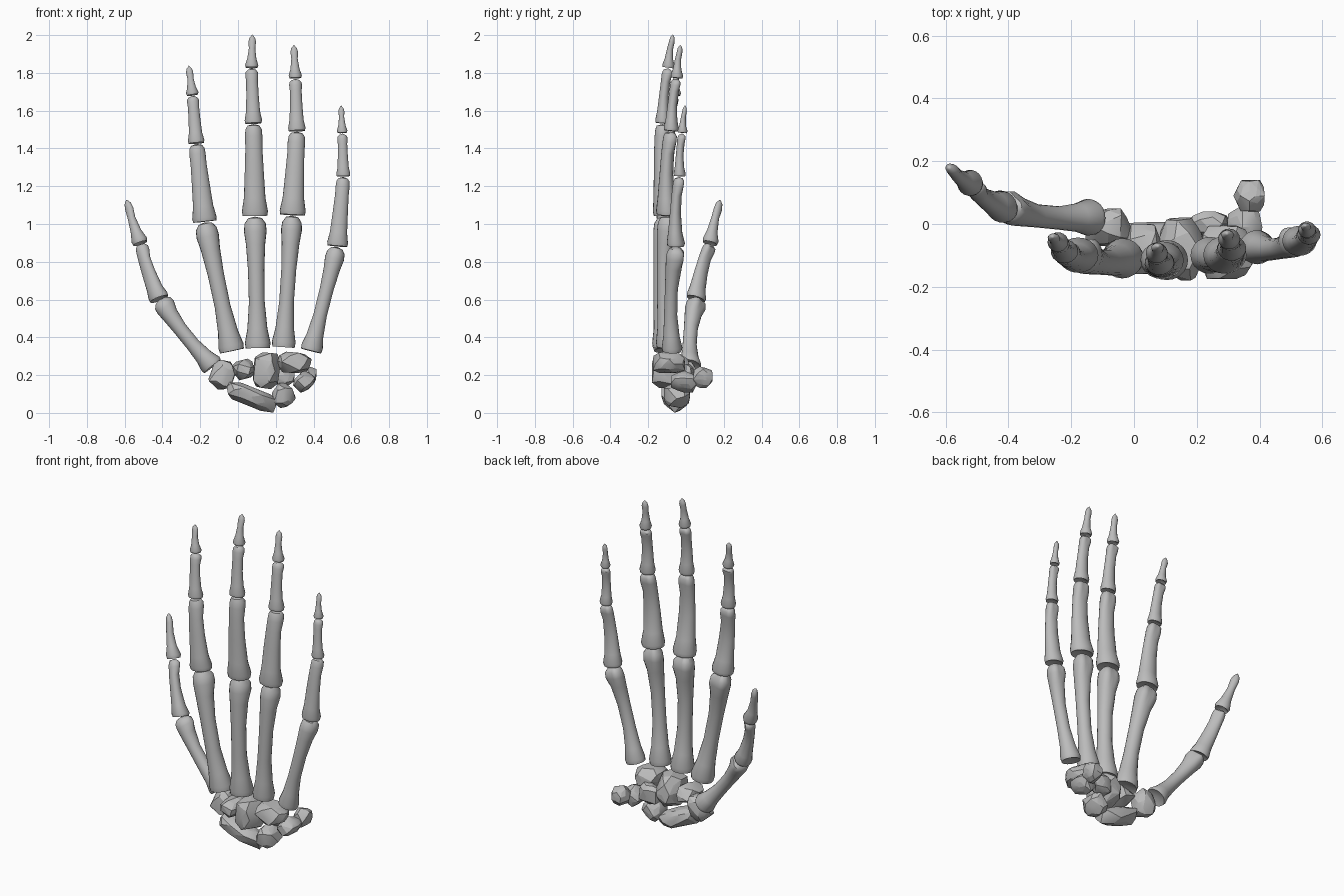
import bpy, bmesh, math, random
from mathutils import Vector, Matrix

cube = bpy.data.objects.get("Cube")
if cube:
    bpy.data.objects.remove(cube)
random.seed(4)

bone_mat = bpy.data.materials.new("bone grey")
bone_mat.use_nodes = True
GREY = (0.5, 0.5, 0.5, 1)
bone_mat.diffuse_color = GREY
bone_mat.node_tree.nodes["Principled BSDF"].inputs["Base Color"].default_value = GREY

SIDES = 20
# Bone profiles: position along bone, half width, half depth, palmar offset
PROFILES = {
    "metacarpal": [(0, .064, .06, 0), (.04, .068, .064, 0), (.15, .053, .05, -.006),
                   (.35, .042, .041, -.016), (.6, .043, .04, -.017), (.8, .051, .05, -.008),
                   (.9, .06, .064, .006), (.96, .056, .061, .008), (1, .036, .04, .004)],
    "proximal": [(0, .065, .055, 0), (.05, .069, .06, 0), (.2, .057, .047, -.008),
                 (.5, .05, .036, -.014), (.75, .045, .034, -.012), (.89, .046, .042, 0),
                 (.96, .043, .041, .003), (1, .031, .03, 0)],
    "middle": [(0, .043, .037, 0), (.06, .046, .04, 0), (.22, .037, .031, -.004),
               (.5, .033, .025, -.008), (.78, .031, .025, -.006), (.9, .034, .031, 0),
               (.96, .032, .03, .002), (1, .022, .022, 0)],
    "distal": [(0, .031, .03, 0), (.08, .035, .033, 0), (.28, .024, .022, -.003),
               (.6, .017, .016, -.004), (.82, .02, .015, 0), (.94, .015, .012, 0),
               (1, .006, .006, 0)],
}


def finish(bm, name, angle):
    bmesh.ops.recalc_face_normals(bm, faces=bm.faces)
    mesh = bpy.data.meshes.new(name)
    bm.to_mesh(mesh)
    bm.free()
    mesh.materials.append(bone_mat)
    obj = bpy.data.objects.new(name, mesh)
    bpy.context.collection.objects.link(obj)
    bpy.ops.object.select_all(action='DESELECT')
    obj.select_set(True)
    bpy.context.view_layer.objects.active = obj
    bpy.ops.object.shade_smooth_by_angle(angle=math.radians(angle))


def long_bone(name, kind, start, end, scale, palm):
    start, end = Vector(start), Vector(end)
    axis = (end - start).normalized()
    start, end = start + axis * .008, end - axis * .004
    palm = Vector(palm)
    palm = (palm - axis * palm.dot(axis)).normalized()
    side = palm.cross(axis)
    bm = bmesh.new()
    rings = []
    for t, wide, deep, offset in PROFILES[kind]:
        centre = start.lerp(end, t)
        # Groove between the two condyles on the palm side of the head
        groove = .3 * deep if t > .85 and kind != "distal" else 0
        ring = []
        for i in range(SIDES):
            a = math.tau * i / SIDES
            s = math.sin(a)
            lift = deep * s + offset - groove * max(0, s) ** 6
            ring.append(bm.verts.new(centre + (side * wide * math.cos(a) + palm * lift) * scale))
        rings.append(ring)
    for low, high in zip(rings, rings[1:]):
        for i in range(SIDES):
            j = (i + 1) % SIDES
            bm.faces.new((low[i], low[j], high[j], high[i]))
    # Hollow joint socket at the base, domed cap at the head
    for ring, tip in ((rings[0], start + axis * .02 * scale), (rings[-1], end + axis * .008)):
        point = bm.verts.new(tip)
        for i in range(SIDES):
            bm.faces.new((ring[i], ring[(i + 1) % SIDES], point))
    finish(bm, name, 40)


def wrist_bone(name, centre, half, tilt):
    # Faceted pebble: hull of a jittered ball
    bm = bmesh.new()
    bmesh.ops.create_icosphere(bm, subdivisions=2, radius=1)
    turn = Matrix.Rotation(math.radians(tilt), 3, 'Y')
    for v in bm.verts:
        p = v.co * random.uniform(.78, 1.12)
        p = Vector([max(-.85, min(.85, c)) / .85 for c in p])
        v.co = Vector(centre) + turn @ Vector([c * h for c, h in zip(p, half)])
    hull = bmesh.ops.convex_hull(bm, input=bm.verts)
    loose = set(hull["geom_interior"]) | set(hull["geom_unused"])
    bmesh.ops.delete(bm, geom=[g for g in loose if isinstance(g, bmesh.types.BMVert)], context='VERTS')
    finish(bm, name, 25)


# Digits: joint positions from wrist to tip, and bone thickness
KINDS = ["metacarpal", "proximal", "middle", "distal"]
FINGERS = {
    "index": ([(-.03, -.11, .32), (-.175, -.1, 1.005), (-.22, -.09, 1.42),
               (-.24, -.06, 1.675), (-.26, -.04, 1.835)], (1, .94, .95, .95)),
    "middle_finger": ([(.105, -.115, .335), (.09, -.115, 1.035), (.082, -.125, 1.525),
                       (.072, -.095, 1.82), (.076, -.07, 2)], (1, 1, 1, 1)),
    "ring": ([(.24, -.1, .34), (.288, -.1, 1.04), (.312, -.08, 1.485),
              (.304, -.05, 1.765), (.296, -.03, 1.945)], (.92, 1, 1, 1)),
    "little": ([(.385, -.075, .32), (.525, -.055, .875), (.558, -.035, 1.245),
                (.552, -.02, 1.475), (.546, -.005, 1.625)], (.85, .8, .8, .8)),
}
for finger, (joints, sizes) in FINGERS.items():
    for kind, a, b, size in zip(KINDS, joints, joints[1:], sizes):
        long_bone(f"{finger}_{kind}", kind, a, b, size, (0, 1, 0))

# Thumb has no middle bone and turns towards the palm
thumb = [(-.13, .02, .24), (-.415, .05, .595), (-.515, .125, .89), (-.59, .18, 1.125)]
for kind, a, b, size in zip(["metacarpal", "proximal", "distal"], thumb, thumb[1:], (.9, .82, 1.25)):
    long_bone(f"thumb_{kind}", kind, a, b, size, (.7, .7, 0))

# Wrist bones
wrist_bone("scaphoid", (.07, -.06, .085), (.14, .07, .05), 22)
wrist_bone("lunate", (.24, -.05, .09), (.06, .07, .06), 40)
wrist_bone("trapezium", (-.08, -.01, .2), (.065, .06, .08), 20)
wrist_bone("trapezoid", (.03, -.08, .23), (.055, .08, .05), -15)
wrist_bone("capitate", (.15, -.08, .225), (.07, .1, .095), 8)
wrist_bone("hamate", (.3, -.09, .265), (.09, .085, .055), 5)
wrist_bone("hamate_hook", (.24, .0, .2), (.06, .04, .06), 0)
wrist_bone("triquetrum", (.35, -.01, .165), (.055, .07, .045), -45)
wrist_bone("pisiform", (.37, .09, .19), (.045, .05, .055), 20)
